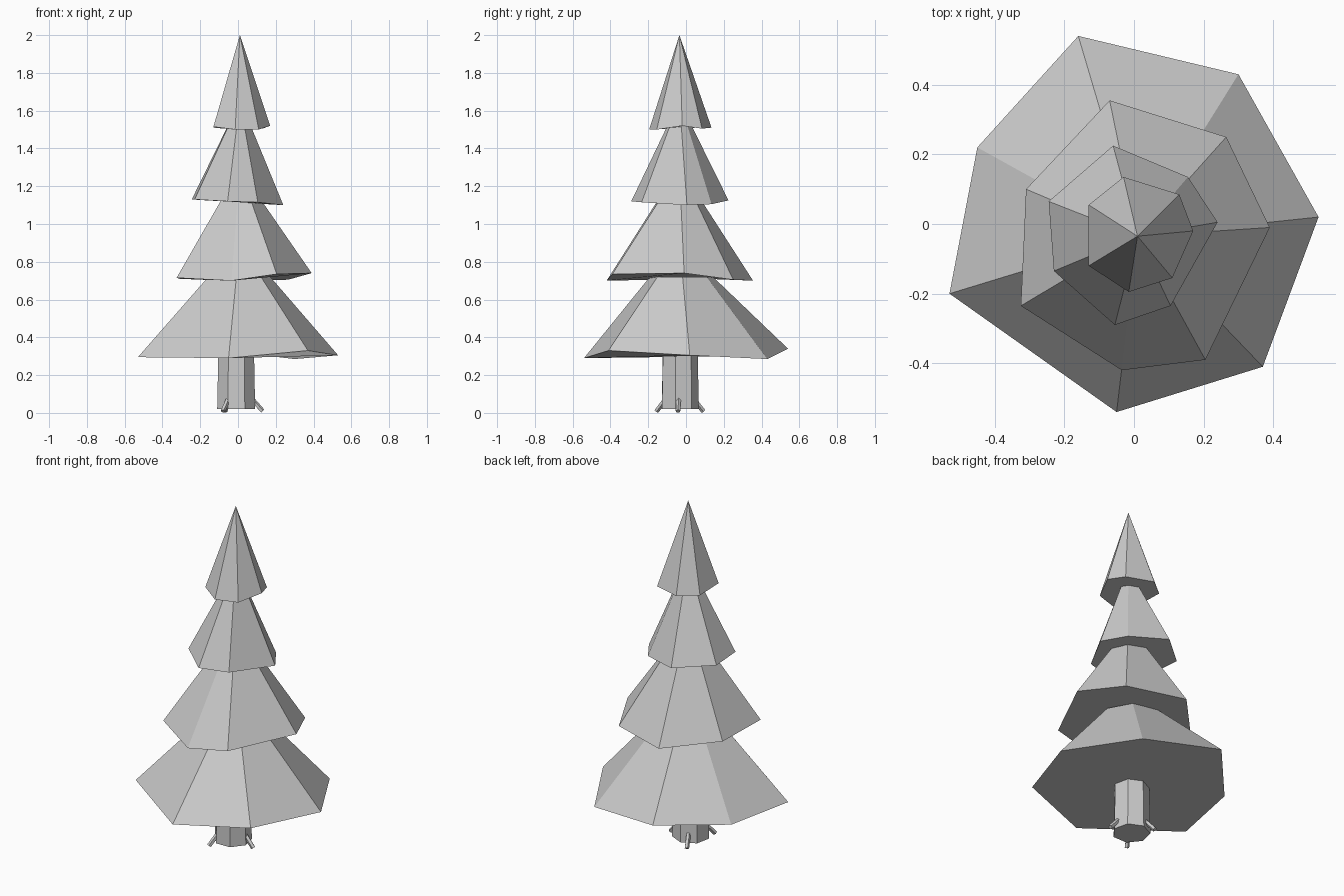
import bpy, bmesh, math
from mathutils import Vector

cube = bpy.data.objects.get("Cube")
if cube:
    bpy.data.objects.remove(cube)

grey = bpy.data.materials.new("plain grey")
grey.use_nodes = True
colour = (0.6, 0.6, 0.6, 1)
grey.diffuse_color = colour
grey.node_tree.nodes["Principled BSDF"].inputs["Base Color"].default_value = colour


def finish(name, bm):
    bmesh.ops.recalc_face_normals(bm, faces=bm.faces)
    mesh = bpy.data.meshes.new(name)
    bm.to_mesh(mesh)
    bm.free()
    mesh.materials.append(grey)
    obj = bpy.data.objects.new(name, mesh)
    bpy.context.collection.objects.link(obj)
    return obj


def loft(name, lower, upper):
    """Solid between two rings; a single upper point makes a pyramid."""
    bm = bmesh.new()
    a = [bm.verts.new(p) for p in lower]
    b = [bm.verts.new(p) for p in upper]
    n = len(a)
    bm.faces.new(a[::-1])
    if len(b) > 1:
        bm.faces.new(b)
    for i in range(n):
        j = (i + 1) % n
        bm.faces.new((a[i], a[j], b[j], b[i]) if len(b) > 1 else (a[i], a[j], b[0]))
    return finish(name, bm)


def ring(centre, axis, radius, sides, turn=0.0):
    rot = Vector((0, 0, 1)).rotation_difference(axis)
    return [centre + rot @ Vector((radius * math.cos(turn + math.tau * i / sides),
                                   radius * math.sin(turn + math.tau * i / sides), 0))
            for i in range(sides)]


# Foliage tiers: uneven seven-sided skirts narrowing towards the trunk axis
tiers = {
    "bottom_branches": (0.72, 0.31, [
        (-.16, .54, .34), (-.45, .22, .3), (-.53, -.2, .295), (-.05, -.54, .29),
        (.37, -.41, .33), (.53, .02, .305), (.3, .43, .285)]),
    "lower_branches": (1.13, 0.29, [
        (-.07, .355, .7), (-.31, .1, .71), (-.325, -.235, .715), (-.035, -.42, .7),
        (.205, -.39, .735), (.39, -.01, .74), (.265, .25, .705)]),
    "upper_branches": (1.52, 0.25, [
        (-.06, .225, 1.125), (-.245, .065, 1.13), (-.23, -.135, 1.13), (-.055, -.29, 1.12),
        (.105, -.235, 1.115), (.24, .005, 1.1), (.155, .135, 1.105)]),
    "top_branches": (2.0, 0, [
        (-.03, .135, 1.51), (-.13, .055, 1.51), (-.13, -.12, 1.515), (-.015, -.195, 1.5),
        (.11, -.155, 1.5), (.17, -.02, 1.52), (.13, .085, 1.505)]),
}
for name, (top, ratio, rim) in tiers.items():
    tip = Vector((0.01, -0.035, top))
    upper = [tip]
    if ratio:
        upper = [Vector((tip.x + (x - tip.x) * ratio, tip.y + (y - tip.y) * ratio, top))
                 for x, y, z in rim]
    loft(name, rim, upper)

# Trunk
up = Vector((0, 0, 1))
base = Vector((-0.01, -0.035, 0.02))
turn = math.radians(-12)
loft("trunk", ring(base, up, 0.103, 7, turn), ring(base + up * 0.3, up, 0.097, 7, turn))

# Three small roots around the foot of the trunk
for i, degrees in enumerate((-3, -120, 115)):
    a = math.radians(degrees)
    out = Vector((math.cos(a), math.sin(a), 0))
    inner = base + out * 0.085 + up * 0.052
    outer = base + out * 0.14 - up * 0.011
    axis = (inner - outer).normalized()
    loft(f"root_{i + 1}", ring(outer, axis, 0.013, 5), ring(inner, axis, 0.013, 5))
